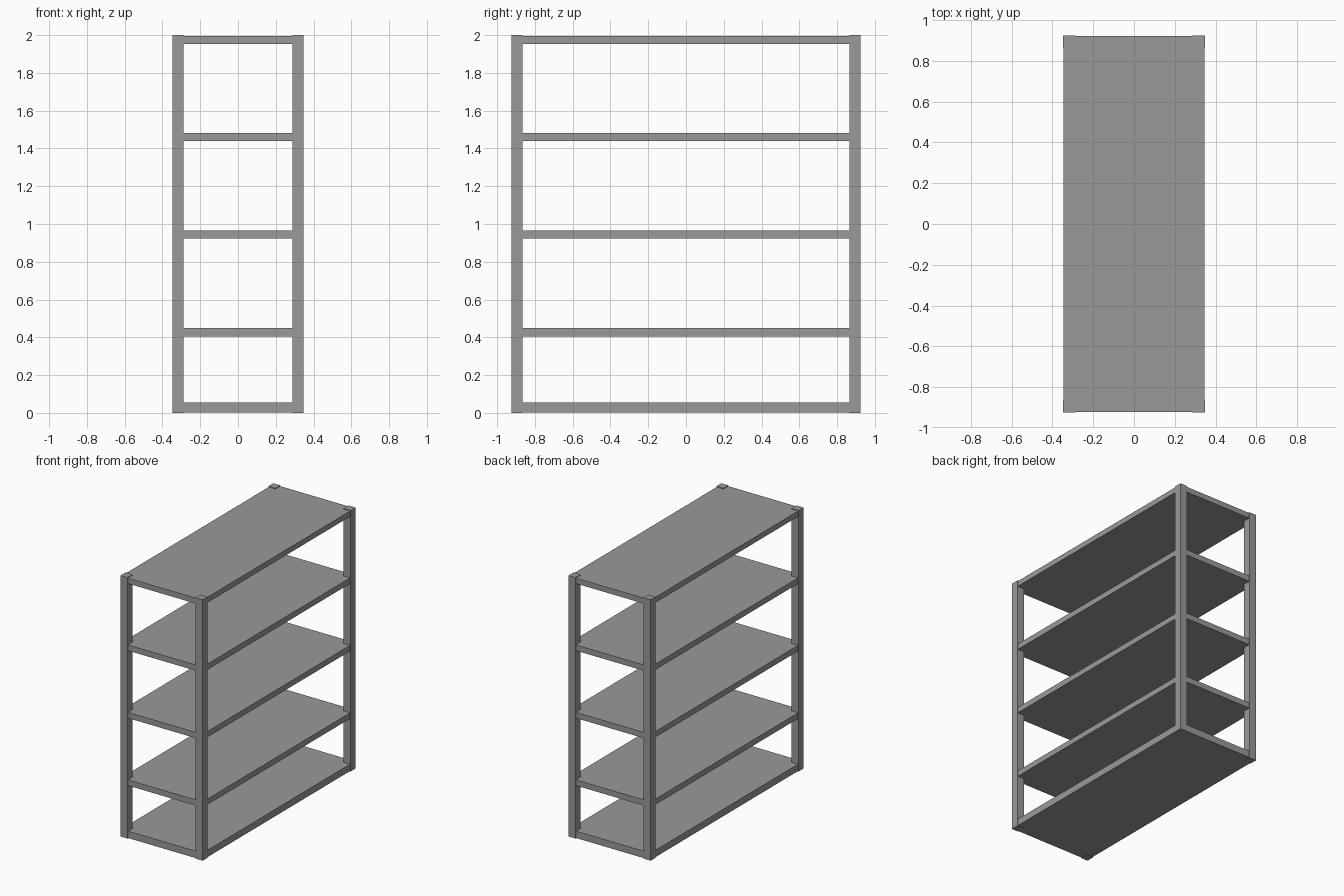
import bpy

old = bpy.data.objects.get("Cube")
if old:
    bpy.data.objects.remove(old, do_unlink=True)

# One plain grey finish for the whole unit
grey = bpy.data.materials.new("grey_metal")
grey.use_nodes = True
colour = (0.32, 0.32, 0.32, 1)
grey.diffuse_color = colour
grey.node_tree.nodes["Principled BSDF"].inputs["Base Color"].default_value = colour

HALF_X, HALF_Y, HEIGHT = 0.348, 0.925, 2.0
POST = 0.06
RECESS = 0.003


def box(name, low, high):
    """Flat-sided box between two corners."""
    centre = [(a + b) / 2 for a, b in zip(low, high)]
    bpy.ops.mesh.primitive_cube_add(size=1, location=centre)
    ob = bpy.context.object
    ob.name = name
    ob.scale = [b - a for a, b in zip(low, high)]
    bpy.ops.object.transform_apply(location=False, rotation=False, scale=True)
    ob.data.materials.append(grey)
    return ob


# Four square corner posts
for y_name, sy in (("front", -1), ("back", 1)):
    for x_name, sx in (("right", -1), ("left", 1)):
        xs = sorted((sx * HALF_X, sx * (HALF_X - POST)))
        ys = sorted((sy * HALF_Y, sy * (HALF_Y - POST)))
        box(f"{y_name}_{x_name}_post", (xs[0], ys[0], 0), (xs[1], ys[1], HEIGHT))

# Five shelves, set just inside the outer faces of the posts
shelves = {
    "bottom_shelf": (0.003, 0.056),
    "lower_shelf": (0.405, 0.449),
    "middle_shelf": (0.922, 0.966),
    "upper_shelf": (1.439, 1.483),
    "top_shelf": (1.953, 1.995),
}
x, y = HALF_X - RECESS, HALF_Y - RECESS
for name, (bottom, top) in shelves.items():
    box(name, (-x, -y, bottom), (x, y, top))
